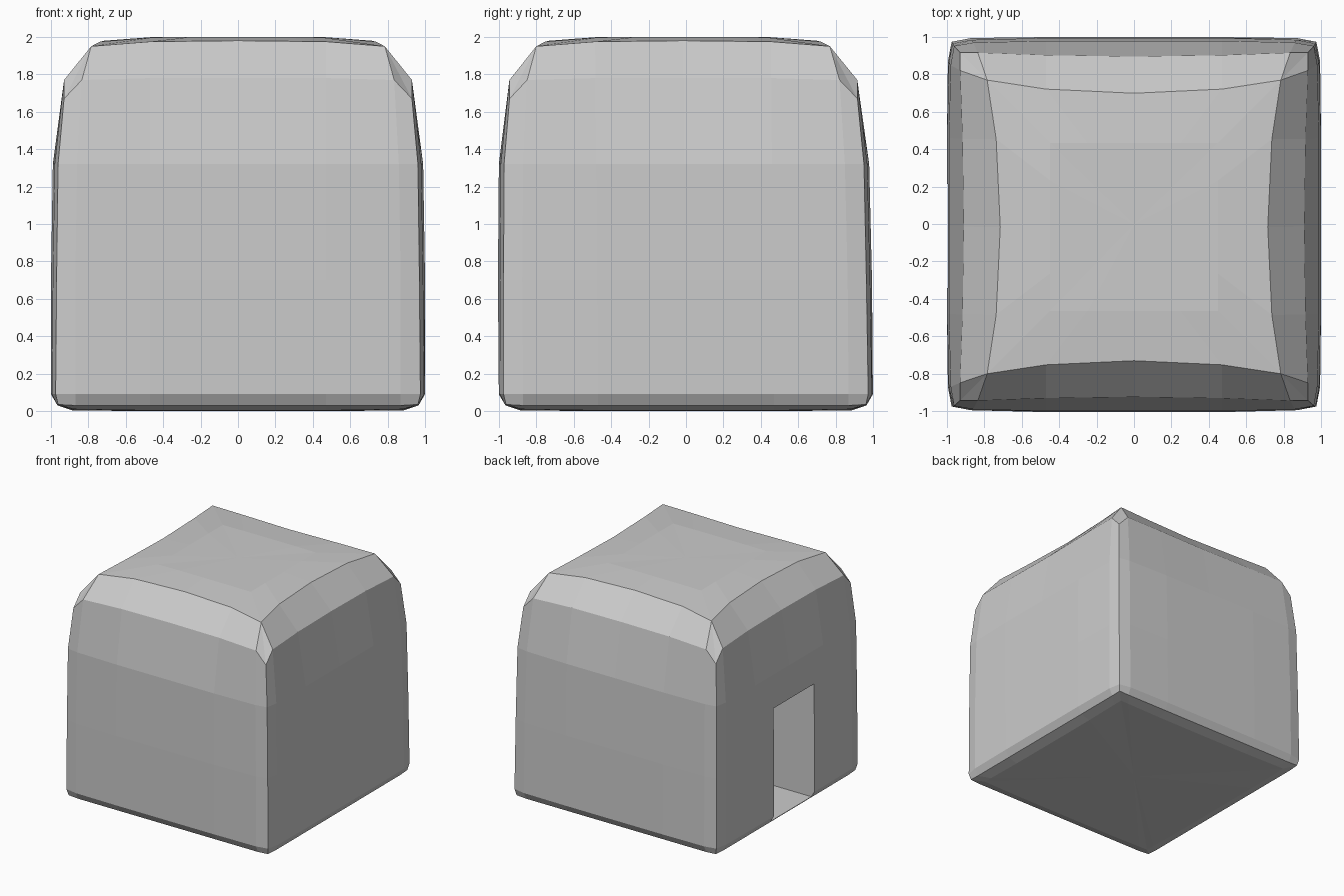
import bpy, bmesh

if "Cube" in bpy.data.objects:
    bpy.data.objects.remove(bpy.data.objects["Cube"])

# Each ring: corner, corner z | shoulder position, depth, z | quarter position, depth, z | middle depth, z
RINGS = [
    (.88, .01, .80, .88, .008, .47, .88, .003, .88, .002),   # underside
    (.962, .035, .87, .965, .03, .47, .965, .03, .965, .03),
    (.975, .09, .87, .995, .09, .47, 1.0, .09, 1.0, .09),    # walls
    (.97, .70, .87, .99, .70, .47, 1.0, .70, 1.0, .70),
    (.962, 1.32, .86, .98, 1.32, .47, .99, 1.32, .99, 1.32),
    (.93, 1.67, .835, .93, 1.77, .47, .917, 1.78, .91, 1.78),
    (.785, 1.95, .785, .785, 1.95, .47, .737, 1.975, .715, 1.98),  # roof edge
    (.45, 1.998, .45, .45, 1.998, .25, .45, 2.0, .45, 2.0),
]


def ring_points(r):
    c, zc, s, ds, zs, m, dm, zm, d0, z0 = r
    side = [(-c, -c, zc), (-s, -ds, zs), (-m, -dm, zm),
            (0, -d0, z0), (m, -dm, zm), (s, -ds, zs)]
    pts = []
    for _ in range(4):
        pts += side
        side = [(-y, x, z) for x, y, z in side]
    return [(x, y - .008 * z, z) for x, y, z in pts]


# Rounded block body
bm = bmesh.new()
loops = [[bm.verts.new(p) for p in ring_points(r)] for r in RINGS]
n = len(loops[0])
for lo, hi in zip(loops, loops[1:]):
    for i in range(n):
        j = (i + 1) % n
        bm.faces.new((lo[i], lo[j], hi[j], hi[i]))
for loop, z in ((loops[0], 0), (loops[-1], 2)):
    centre = bm.verts.new((0, 0, z))
    for i in range(n):
        bm.faces.new((loop[i], loop[(i + 1) % n], centre))
bmesh.ops.remove_doubles(bm, verts=bm.verts[:], dist=.0005)
bmesh.ops.recalc_face_normals(bm, faces=bm.faces[:])
mesh = bpy.data.meshes.new("house_body")
bm.to_mesh(mesh)
bm.free()
body = bpy.data.objects.new("house_body", mesh)
bpy.context.collection.objects.link(body)

# Doorway recess in the left wall
x0, x1, y0, y1, z0, z1 = -1.2, -.4, -.343, .214, .04, 1.03
bpy.ops.mesh.primitive_cube_add(
    size=1, location=((x0 + x1) / 2, (y0 + y1) / 2, (z0 + z1) / 2))
cutter = bpy.context.object
cutter.name = "doorway_cutter"
cutter.scale = (x1 - x0, y1 - y0, z1 - z0)
cutter.hide_render = True
cutter.display_type = 'WIRE'
cut = body.modifiers.new("doorway", 'BOOLEAN')
cut.operation = 'DIFFERENCE'
cut.solver = 'EXACT'
cut.object = cutter
